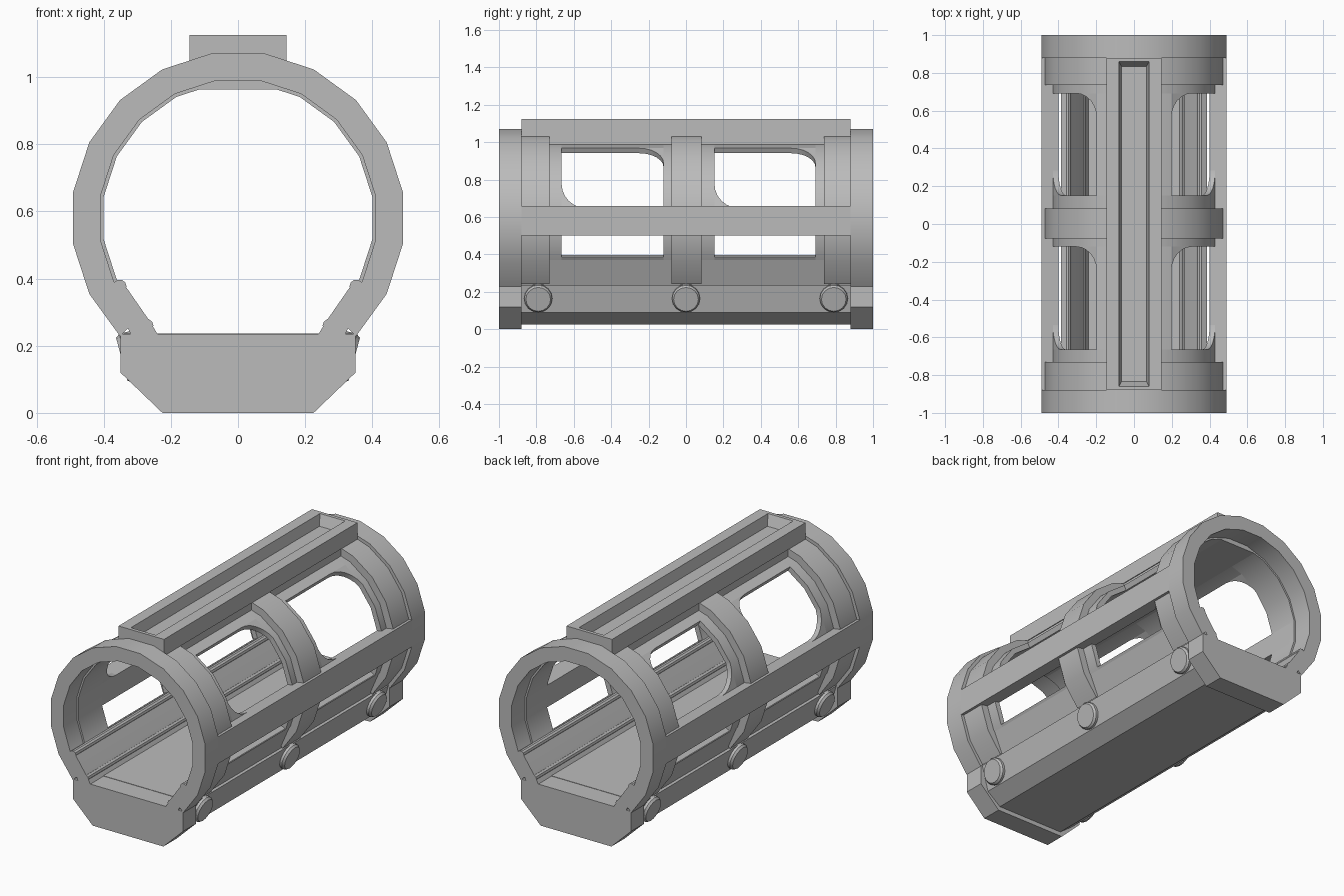
import bpy, bmesh, math
from mathutils import Vector

if "Cube" in bpy.data.objects:
    bpy.data.objects.remove(bpy.data.objects["Cube"])

GREY = bpy.data.materials.new("plain grey")
GREY.use_nodes = True
TONE = (0.5, 0.5, 0.5, 1)
GREY.diffuse_color = TONE
GREY.node_tree.nodes["Principled BSDF"].inputs["Base Color"].default_value = TONE

CZ = 0.58        # height of the tube axis
STEP = 18        # twenty-sided tube
R_IN, R_SHELL, R_BAND, R_END = 0.405, 0.435, 0.478, 0.497
Y_END = 0.88     # inner edge of the end collars
WINDOWS = [(-0.665, -0.12), (0.152, 0.692)]


def finish(name, bm):
    bmesh.ops.recalc_face_normals(bm, faces=bm.faces)
    me = bpy.data.meshes.new(name)
    bm.to_mesh(me)
    bm.free()
    me.materials.append(GREY)
    ob = bpy.data.objects.new(name, me)
    bpy.context.collection.objects.link(ob)
    bpy.ops.object.select_all(action="DESELECT")
    ob.select_set(True)
    bpy.context.view_layer.objects.active = ob
    bpy.ops.object.shade_smooth_by_angle(angle=math.radians(25))
    return ob


def polar(r, deg, y):
    a = math.radians(deg)
    return Vector((r * math.cos(a), y, CZ + r * math.sin(a)))


def sector(name, r0, r1, a0, a1, y0, y1):
    """Part of a faceted ring, running along y."""
    bm = bmesh.new()
    rows = [[bm.verts.new(polar(r, a, y)) for r, y in ((r0, y0), (r1, y0), (r1, y1), (r0, y1))]
            for a in range(a0, a1 + 1, STEP)]
    for p, q in zip(rows, rows[1:]):
        for i in range(4):
            j = (i + 1) % 4
            bm.faces.new((p[i], p[j], q[j], q[i]))
    bm.faces.new(rows[0])
    bm.faces.new(rows[-1])
    return finish(name, bm)


def loft(name, loop_a, loop_b):
    """Solid between two matching outlines."""
    bm = bmesh.new()
    a = [bm.verts.new(p) for p in loop_a]
    b = [bm.verts.new(p) for p in loop_b]
    n = len(a)
    for i in range(n):
        bm.faces.new((a[i], a[(i + 1) % n], b[(i + 1) % n], b[i]))
    bm.faces.new(a)
    bm.faces.new(b)
    return finish(name, bm)


def prism(name, outline, y0, y1):
    return loft(name, [(x, y0, z) for x, z in outline], [(x, y1, z) for x, z in outline])


def mirrored(half):
    return half + [(-x, z) for x, z in reversed(half)]


def corner_web(name, side, edge_deg, far_deg, y_corner, y_dir):
    """Curved fillet filling one window corner on a single facet."""
    spots = [(0, 0)]
    for k in range(7):
        t = math.radians(15 * k)
        spots.append((1 - math.sin(t), 1 - math.cos(t)))

    def layer(r):
        e, f = polar(r, edge_deg, 0), polar(r, far_deg, 0)
        out = []
        for u, v in spots:
            p = e.lerp(f, u)
            out.append((side * p.x, y_corner + y_dir * 0.13 * v, p.z))
        return out
    loft(name, layer(R_IN), layer(R_SHELL))


# End collars and base end blocks
block = mirrored([(0.35, 0.235), (0.35, 0.12), (0.225, 0)])
for label, y0, y1 in (("front", -1, -Y_END), ("back", Y_END, 1)):
    sector(label + "_collar", 0.415, R_END, -45, 225, y0, y1)
    prism(label + "_base_block", block, y0, y1)

# Middle of the base
prism("base_body", mirrored([(0.34, 0.237), (0.30, 0.09), (0.215, 0.025)]), -Y_END, Y_END)

# Raised bands around the shell
for label, y0, y1 in (("front", -Y_END, -0.73), ("middle", -0.077, 0.083), ("back", 0.737, Y_END)):
    sector(label + "_band", 0.42, R_BAND, -45, 225, y0, y1)

# Shell hoops between the windows
edges = [-Y_END] + [y for w in WINDOWS for y in w] + [Y_END]
for i in range(0, len(edges), 2):
    sector("shell_hoop", R_IN, R_SHELL, -45, 225, edges[i], edges[i + 1])

# Shell strips above and below the windows, with rounded window corners
for y0, y1 in WINDOWS:
    sector("shell_roof", R_IN, R_SHELL, 63, 117, y0, y1)
    for side, a0 in ((1, -45), (-1, 207)):
        sector("lower_shell_strip", R_IN, R_SHELL, a0, a0 + STEP, y0, y1)
        corner_web("upper_window_corner", side, 63, 45, y1, -1)
        corner_web("lower_window_corner", side, 9, 27, y0, 1)

# Side rails
for a0 in (-9, 171):
    sector("side_rail", R_IN, R_END, a0, a0 + STEP, -Y_END, Y_END)

# Inner guide plates with round beads along both edges
guide = [(0.385, 0.385), (0.335, 0.377), (0.262, 0.272), (0.24, 0.235), (0.32, 0.235)]
for s in (1, -1):
    prism("guide_plate", [(s * x, z) for x, z in guide], -1, 1)
    for bx, bz in ((0.352, 0.377), (0.272, 0.26)):
        ring = [(s * bx + 0.02 * math.cos(k * math.pi / 5), bz + 0.02 * math.sin(k * math.pi / 5))
                for k in range(10)]
        prism("guide_bead", ring, -1, 1)

# Ceiling plate and grooved top rail
prism("ceiling_plate", mirrored([(0.14, 0.963), (0.14, 1.04)]), -Y_END, Y_END)
bm = bmesh.new()
levels = [(0.145, Y_END, 1.03), (0.145, Y_END, 1.125), (0.08, 0.86, 1.125), (0.066, 0.835, 1.065)]
loops = [[bm.verts.new((sx * x, sy * y, z)) for sx, sy in ((-1, -1), (1, -1), (1, 1), (-1, 1))]
         for x, y, z in levels]
for p, q in zip(loops, loops[1:]):
    for i in range(4):
        j = (i + 1) % 4
        bm.faces.new((p[i], p[j], q[j], q[i]))
bm.faces.new(loops[0])
bm.faces.new(loops[-1])
finish("top_rail", bm)

# Bolts on the sloping base sides
tilt = math.radians(15)
for s in (1, -1):
    axis = Vector((s * math.cos(tilt), 0, -math.sin(tilt)))
    up = Vector((s * math.sin(tilt), 0, math.cos(tilt)))
    for y in (-0.79, 0, 0.79):
        bm = bmesh.new()
        rims = []
        for r, d in ((0.075, -0.05), (0.075, -0.01), (0.066, 0.002)):
            mid = Vector((s * 0.344, y, 0.16)) + axis * d
            rims.append([bm.verts.new(mid + up * r * math.cos(k * math.pi / 8)
                                      + Vector((0, r * math.sin(k * math.pi / 8), 0)))
                         for k in range(16)])
        for p, q in zip(rims, rims[1:]):
            for k in range(16):
                bm.faces.new((p[k], p[k - 1], q[k - 1], q[k]))
        bm.faces.new(rims[0])
        bm.faces.new(rims[-1])
        finish("base_bolt", bm)
